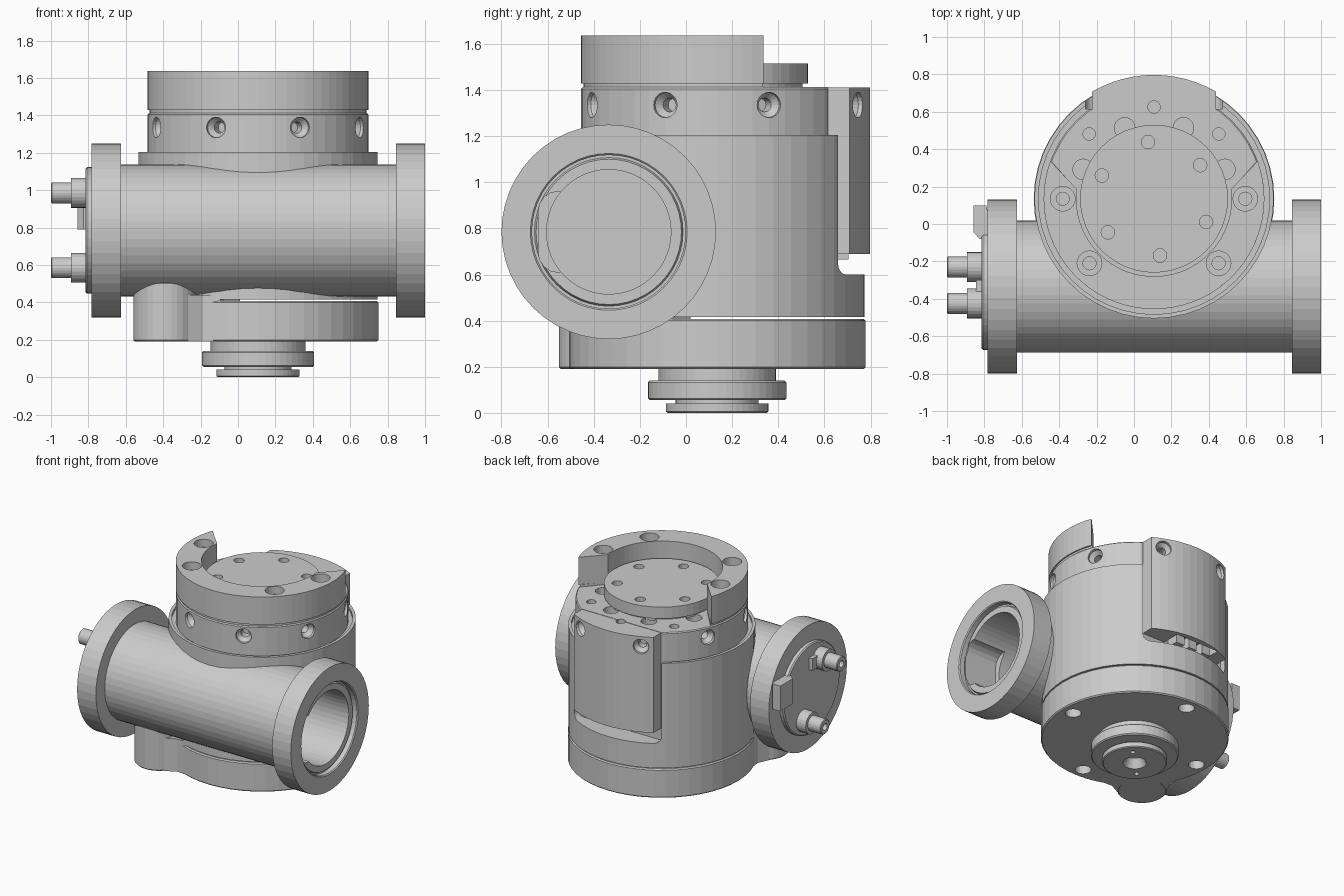
import bpy, bmesh
from math import sin, cos, pi, radians, sqrt, atan2
from mathutils import Matrix, Vector

if "Cube" in bpy.data.objects:
    bpy.data.objects.remove(bpy.data.objects["Cube"])

CX, CY = 0.107, 0.135          # vertical axis
PY, PZ = -0.335, 0.785         # pipe axis
T = Matrix.Translation
C = T((CX, CY, 0))
ALONG_X = T((0, PY, PZ)) @ Matrix.Rotation(pi / 2, 4, 'Y')


def lathe(bm, prof, M=Matrix(), seg=48, closed=False):
    """Spin (radius, height) points; closed=True makes a ring section."""
    rings = []
    for r, z in prof:
        if r == 0:
            rings.append([bm.verts.new(M @ Vector((0, 0, z)))])
        else:
            rings.append([bm.verts.new(M @ Vector((r * cos(2 * pi * i / seg), r * sin(2 * pi * i / seg), z)))
                          for i in range(seg)])
    pairs = list(zip(rings, rings[1:])) + ([(rings[-1], rings[0])] if closed else [])
    for a, b in pairs:
        for i in range(seg):
            j = (i + 1) % seg
            quad = [a[i % len(a)], a[j % len(a)], b[j % len(b)], b[i % len(b)]]
            bm.faces.new(list(dict.fromkeys(quad)))


def prism(bm, pts, z0, z1, M=Matrix()):
    lo = [bm.verts.new(M @ Vector((x, y, z0))) for x, y in pts]
    hi = [bm.verts.new(M @ Vector((x, y, z1))) for x, y in pts]
    bm.faces.new(lo)
    bm.faces.new(hi)
    for i in range(len(pts)):
        j = (i + 1) % len(pts)
        bm.faces.new([lo[i], lo[j], hi[j], hi[i]])


def box(bm, x0, x1, y0, y1, z0, z1, M=Matrix()):
    prism(bm, [(x0, y0), (x1, y0), (x1, y1), (x0, y1)], z0, z1, M)


def make(name, build):
    bm = bmesh.new()
    build(bm)
    bmesh.ops.recalc_face_normals(bm, faces=bm.faces)
    me = bpy.data.meshes.new(name)
    bm.to_mesh(me)
    bm.free()
    ob = bpy.data.objects.new(name, me)
    bpy.context.collection.objects.link(ob)
    return ob


def cut(ob, build):
    tool = make("cutter", build)
    tool.hide_render = True
    mod = ob.modifiers.new("cut", 'BOOLEAN')
    mod.operation, mod.object, mod.solver = 'DIFFERENCE', tool, 'EXACT'
    bpy.context.view_layer.objects.active = ob
    bpy.ops.object.modifier_apply(modifier=mod.name)
    bpy.data.objects.remove(tool)


def cyl(r, z0, z1, b=0.008):
    return [(0, z0), (r - b, z0), (r, z0 + b), (r, z1 - b), (r - b, z1), (0, z1)]


def arc(r, a0, a1, n, x=0, y=0):
    return [(x + r * cos(radians(a0 + (a1 - a0) * i / n)), y + r * sin(radians(a0 + (a1 - a0) * i / n)))
            for i in range(n + 1)]


def holes(angles, R, z, prof, seg=20):
    """Vertical holes on a bolt circle."""
    def build(bm):
        for a in angles:
            t = radians(a)
            lathe(bm, prof, C @ T((R * cos(t), R * sin(t), z)), seg)
    return build


def radial_holes(R):
    """Countersunk screw holes around the collar."""
    def build(bm):
        for k in range(8):
            M = C @ Matrix.Rotation(radians(22.5 + 45 * k), 4, 'Z') @ T((R, 0, 1.335)) @ Matrix.Rotation(pi / 2, 4, 'Y')
            lathe(bm, [(0, -.11), (.03, -.11), (.03, -.05), (.055, -.02), (.055, .04), (0, .04)], M, 20)
    return build


def plain(r, depth):
    return [(0, -depth), (r, -depth), (r, .03), (0, .03)]


# main body with collar
body = make("main_body", lambda bm: lathe(bm, [
    (0, .415), (.64, .415), (.64, 1.205), (.618, 1.205), (.618, 1.185), (.59, 1.185),
    (.59, 1.405), (.583, 1.412), (0, 1.412)], C))
cut(body, lambda bm: lathe(bm, [(0, -.76), (.3, -.76), (.3, .9), (0, .9)], ALONG_X))
# slot for the rear cover, rounded lower corners
slot = [(.365, 1.5), (-.365, 1.5)] + arc(.05, 180, 270, 5, -.315, .65) + arc(.05, 270, 360, 5, .315, .65)
FLIP = C @ Matrix(((1, 0, 0, 0), (0, 0, 1, 0), (0, 1, 0, 0), (0, 0, 0, 1)))
cut(body, lambda bm: prism(bm, slot, .48, .9, FLIP))
cut(body, radial_holes(.59))
cut(body, holes([22.5, 67.5, 112.5, 157.5], .41, 1.412, plain(.055, .08)))
cut(body, holes([45, 90, 135], .49, 1.412, plain(.033, .08)))

# rear cover
cover = make("rear_cover", lambda bm: prism(
    bm, [(-.33, .481), (.33, .481)] + arc(.662, 60, 120, 12), .69, 1.41, C))
cut(cover, lambda bm: box(bm, -.22, .14, .4, .62, .6, .75, C))
cut(cover, radial_holes(.66))
cut(cover, holes([90], .49, 1.412, plain(.033, .08)))


def plugs(bm):
    for x in (-.16, -.04, .07):
        box(bm, x - .035, x + .035, .47, .57, .665, .76, C)


make("cover_connectors", plugs)

# base flange and its corner lobe
base = make("base_flange", lambda bm: lathe(bm, cyl(.643, .19, .408), C))
cut(base, holes([0, 90, 180, 270], .55, .19, [(0, -.05), (.055, -.05), (.055, .1), (0, .1)]))


LX, LY = -.39, -.38
make("base_lobe", lambda bm: lathe(bm, cyl(.17, .19, .51), T((LX, LY, 0)), 32))
lobe_angle = atan2(LY - CY, LX - CX)
make("lobe_web", lambda bm: prism(
    bm, [(.42, -.27), (.57, -.27), (.63, -.2), (.716, -.17), (.716, .17), (.63, .2), (.57, .27), (.42, .27)],
    .192, .44, C @ Matrix.Rotation(lobe_angle, 4, 'Z')))

# stepped hub underneath
hub = make("bottom_hub", lambda bm: lathe(bm, [
    (0, 0), (.215, 0), (.222, .006), (.222, .04), (.18, .04), (.18, .055), (.292, .055), (.3, .063),
    (.3, .132), (.292, .14), (.255, .14), (.255, .2), (0, .2)], C))
cut(hub, lambda bm: lathe(bm, [(0, .09), (.05, .06), (.08, 0), (.08, -.03), (0, -.03)], C, 24))
cut(hub, holes([45, 225], .15, 0, [(0, -.03), (.018, -.03), (.018, .04), (0, .04)], 12))

# C-shaped top ring
make("ring_spacer", lambda bm: prism(
    bm, arc(.58, 160, 380, 44) + arc(.42, 367, 173, 40), 1.41, 1.43, C))
ring = make("top_ring", lambda bm: prism(
    bm, arc(.59, 160, 380, 44) + arc(.415, 367, 173, 40), 1.428, 1.636, C))
cut(ring, holes([0, 180, 225, 315], .488, 1.636,
                [(0, -.15), (.035, -.15), (.035, -.06), (.066, -.06), (.066, .03), (0, .03)]))

# rotating top disc
disc = make("top_disc", lambda bm: lathe(
    bm, [(0, 1.4), (.37, 1.4), (.37, 1.428), (.395, 1.428), (.395, 1.515), (0, 1.515)], C))
cut(disc, holes([36 + 60 * k for k in range(6)], .305, 1.515, plain(.036, .06)))

# cross pipe with end flanges and bore
pipe = make("cross_pipe", lambda bm: lathe(bm, [
    (.353, -.63), (.458, -.625), (.465, -.618), (.465, -.787), (.353, -.787), (.27, -.787),
    (.27, .975), (.315, .975), (.322, .96), (.335, .96), (.335, .993), (.342, 1.0), (.465, 1.0),
    (.465, .845), (.353, .845)][0:1] + [
    (.353, -.625), (.465, -.625), (.465, -.782), (.27, -.782), (.27, .97), (.315, .97), (.322, .955),
    (.333, .955), (.333, .993), (.34, 1.0), (.465, 1.0), (.465, .845), (.353, .845)][1:],
    ALONG_X, closed=True))
# side notch inside the bore mouth
notch = arc(.085, 0, 180, 8, -.555, PZ + .09) + arc(.085, 180, 360, 8, -.555, PZ - .09)
YZX = Matrix(((0, 0, 1, 0), (1, 0, 0, 0), (0, 1, 0, 0), (0, 0, 0, 1)))
cut(pipe, lambda bm: prism(bm, notch, .7, 1.1, YZX))

# closing cap and fittings on the left end
make("end_cap", lambda bm: lathe(bm, cyl(.338, -.815, -.73), ALONG_X))
for name, y, z in (("upper_fitting", -.425, .985), ("lower_fitting", -.23, .585)):
    fit = make(name, lambda bm: lathe(bm, [
        (0, -.8), (.08, -.8), (.08, -.893), (.056, -.893), (.056, -.995), (.05, -1.0), (0, -1.0)],
        T((0, y, z)) @ Matrix.Rotation(pi / 2, 4, 'Y'), 24))
    cut(fit, lambda bm: lathe(bm, [(0, -1.05), (.025, -1.05), (.025, -.93), (0, -.93)],
                              T((0, y, z)) @ Matrix.Rotation(pi / 2, 4, 'Y'), 16))
make("cap_clip", lambda bm: prism(
    bm, [(-.78, -.08), (-.825, -.08), (-.857, -.045), (-.857, .1), (-.79, .1), (-.78, .06)], .79, .98))
make("fitting_key", lambda bm: box(bm, -.845, -.8, -.37, -.3, .94, 1.03))
